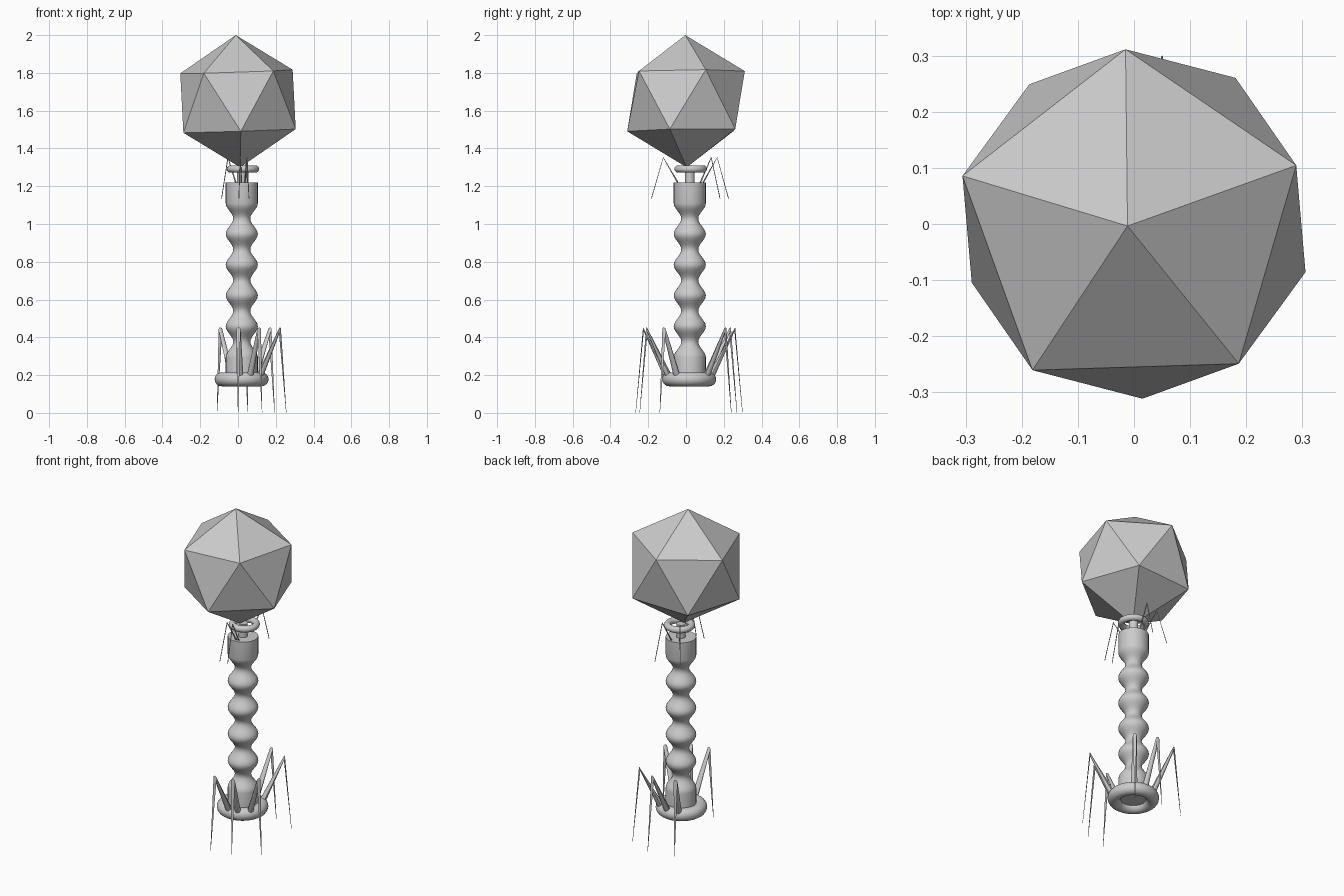
import bpy, bmesh, math
from mathutils import Matrix, Vector

if "Cube" in bpy.data.objects:
    bpy.data.objects.remove(bpy.data.objects["Cube"])

CX, CY = 0.02, 0.02  # tail axis


def mesh_object(name, bm, smooth=True):
    bmesh.ops.recalc_face_normals(bm, faces=bm.faces[:])
    me = bpy.data.meshes.new(name)
    bm.to_mesh(me)
    bm.free()
    ob = bpy.data.objects.new(name, me)
    bpy.context.collection.objects.link(ob)
    if smooth:
        select(ob)
        bpy.ops.object.shade_smooth_by_angle(angle=math.radians(40))
    return ob


def select(ob):
    bpy.ops.object.select_all(action='DESELECT')
    ob.select_set(True)
    bpy.context.view_layer.objects.active = ob


def lathe(name, profile, sides=32):
    """Capped solid of revolution from (radius, z) points."""
    bm = bmesh.new()
    rings = [[bm.verts.new((CX + r * math.cos(2 * math.pi * i / sides),
                            CY + r * math.sin(2 * math.pi * i / sides), z))
              for i in range(sides)] for r, z in profile]
    for a, b in zip(rings, rings[1:]):
        for i in range(sides):
            j = (i + 1) % sides
            bm.faces.new((a[i], a[j], b[j], b[i]))
    bm.faces.new(rings[0])
    bm.faces.new(rings[-1])
    return mesh_object(name, bm)


def ring(name, x, y, z, major, minor):
    bpy.ops.mesh.primitive_torus_add(location=(x, y, z), major_radius=major, minor_radius=minor,
                                     major_segments=48, minor_segments=16)
    bpy.context.object.name = name
    bpy.ops.object.shade_smooth_by_angle(angle=math.radians(60))


def bent_spike(name, center, angle, points):
    """Tapered, kneed limb from (distance, z, thickness) points."""
    cu = bpy.data.curves.new(name, 'CURVE')
    cu.dimensions = '3D'
    cu.bevel_depth = 1.0
    cu.bevel_resolution = 2
    cu.use_fill_caps = True
    sp = cu.splines.new('POLY')
    sp.points.add(len(points) - 1)
    a = math.radians(angle)
    for p, (d, z, r) in zip(sp.points, points):
        p.co = (center[0] + d * math.cos(a), center[1] + d * math.sin(a), z, 1)
        p.radius = r
    ob = bpy.data.objects.new(name, cu)
    bpy.context.collection.objects.link(ob)
    select(ob)
    bpy.ops.object.convert(target='MESH')
    bpy.ops.object.shade_smooth_by_angle(angle=math.radians(50))


# Faceted icosahedral head, slightly tilted
R = 0.35
bm = bmesh.new()
for z in (R, -R):
    bm.verts.new((0, 0, z))
for k in range(10):
    a = math.radians(91.8 + 36 * k)
    bm.verts.new((R * 2 / math.sqrt(5) * math.cos(a), R * 2 / math.sqrt(5) * math.sin(a),
                  R / math.sqrt(5) * (1 if k % 2 == 0 else -1)))
bmesh.ops.convex_hull(bm, input=bm.verts[:])
bm.transform(Matrix.Translation((0, 0, 1.65)) @ Matrix.Rotation(-0.033, 4, 'Y')
             @ Matrix.Rotation(0.01, 4, 'X'))
mesh_object("head", bm, smooth=False)

# Neck rod and collar
lathe("neck_rod", [(0.026, 1.15), (0.026, 1.30)], 24)
ring("collar", 0.026, 0.025, 1.291, 0.067, 0.019)

# Rippled tail sheath with straight ends
z0, z1, waves = 0.295, 1.11, 5
profile = [(0.085, 0.17)]
for i in range(waves * 12 + 1):
    t = i / (waves * 12)
    r = 0.065 + 0.02 * math.cos(2 * math.pi * waves * t)
    profile.append((r, z0 + (z1 - z0) * t))
profile.append((0.085, 1.22))
lathe("tail_sheath", profile)

# Base plate ring
ring("base_ring", 0.019, 0.017, 0.178, 0.106, 0.037)

# Six kneed legs
for n, ang in enumerate((266.4, 292.7, 326.8, 51.7, 83.5, 117.1), 1):
    bent_spike(f"leg_{n}", (0.018, 0.017), ang,
               [(0.115, 0.19, 0.018), (0.243, 0.442, 0.011), (0.284, 0.001, 0.001)])

# Four thin whiskers at the collar
for n, (x, y) in enumerate(((-0.02, -0.208), (0.033, -0.208), (-0.112, 0.155), (0.028, 0.2)), 1):
    d = math.hypot(x, y)
    bent_spike(f"whisker_{n}", (0.025, 0.025), math.degrees(math.atan2(y, x)),
               [(0.33 * d, 1.22, 0.004), (0.7 * d, 1.352, 0.003), (d, 1.135, 0.002)])
